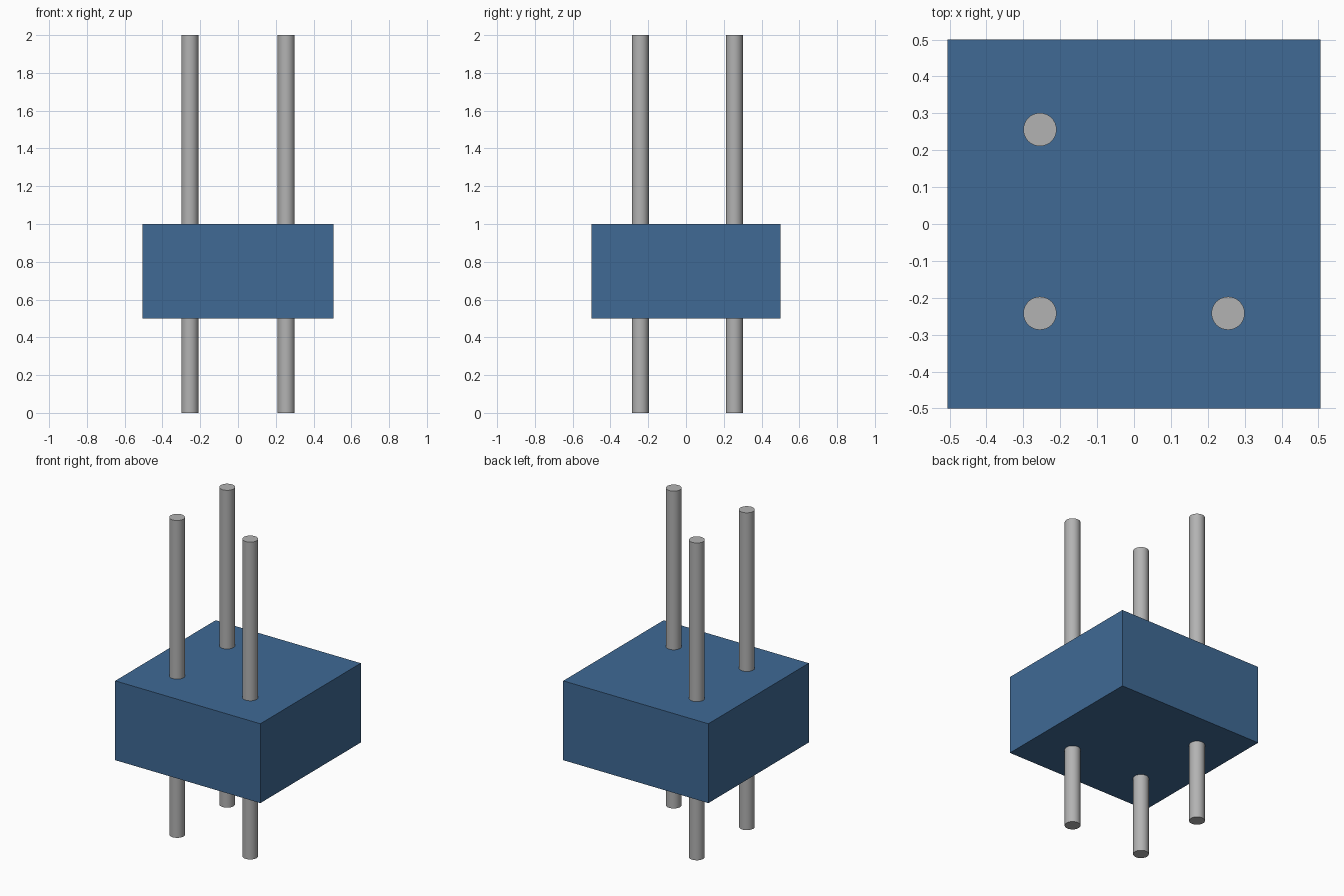
import bpy
from math import radians

cube = bpy.data.objects.get("Cube")
if cube:
    bpy.data.objects.remove(cube, do_unlink=True)


def make_material(name, rgb):
    mat = bpy.data.materials.new(name)
    mat.use_nodes = True
    colour = (*rgb, 1)
    mat.diffuse_color = colour
    mat.node_tree.nodes["Principled BSDF"].inputs["Base Color"].default_value = colour
    return mat


blue = make_material("blue plastic", (0.05, 0.143, 0.3))
grey = make_material("grey metal", (0.45, 0.45, 0.45))

# Housing block
bpy.ops.mesh.primitive_cube_add(size=1, location=(0, 0, 0.75))
body = bpy.context.object
body.name = "body_block"
body.scale = (1.012, 1, 0.5)
bpy.ops.object.transform_apply(location=False, rotation=False, scale=True)
body.data.materials.append(blue)

# Pins running through the block at three of the four corners
PIN_X, FRONT_Y, BACK_Y = 0.255, -0.242, 0.256
pins = {
    "front_right_pin": (-PIN_X, FRONT_Y),
    "front_left_pin": (PIN_X, FRONT_Y),
    "back_right_pin": (-PIN_X, BACK_Y),
}
for name, (x, y) in pins.items():
    bpy.ops.mesh.primitive_cylinder_add(vertices=32, radius=0.045, depth=2, location=(x, y, 1))
    pin = bpy.context.object
    pin.name = name
    pin.data.materials.append(grey)
    bpy.ops.object.shade_smooth_by_angle(angle=radians(30))
